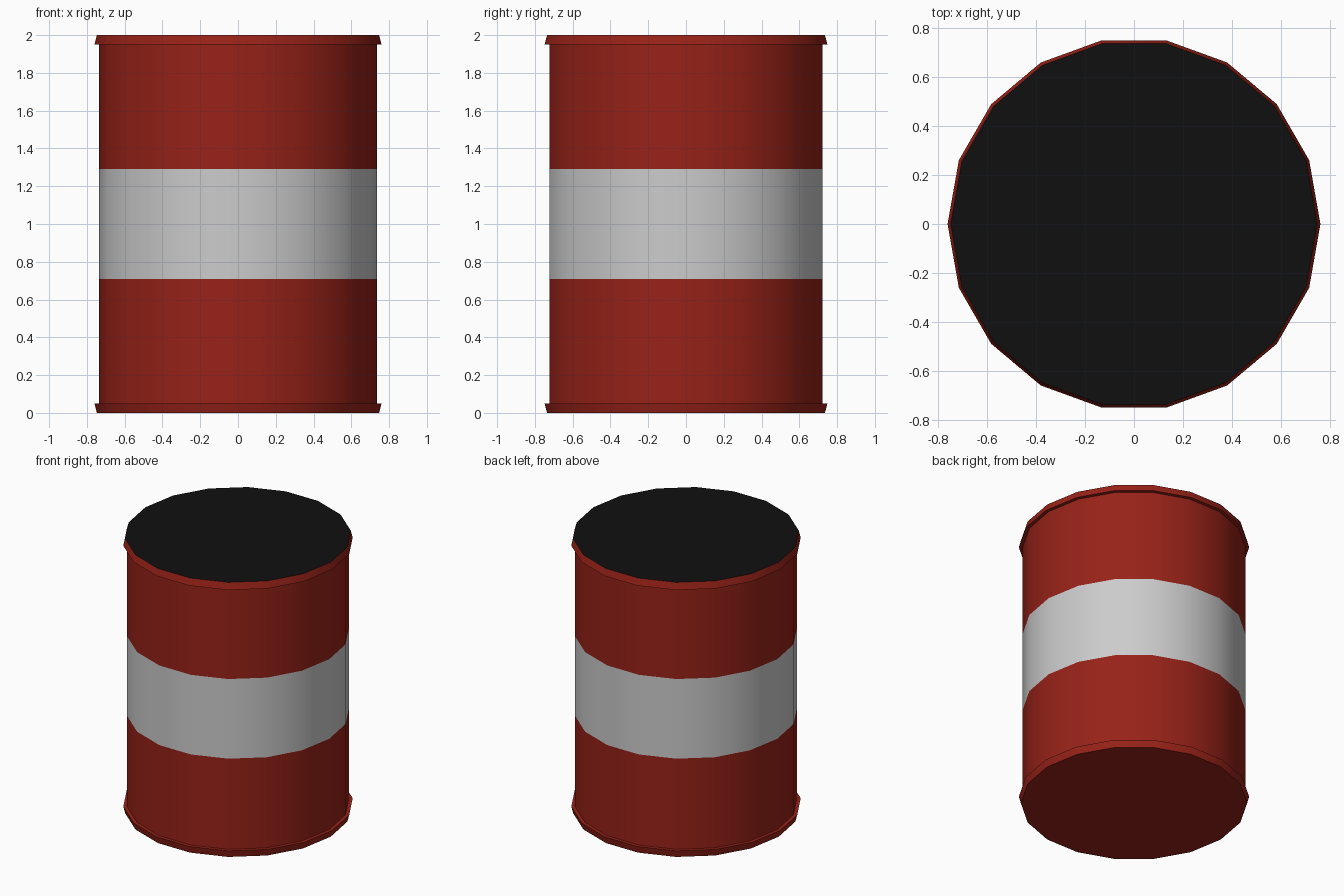
import bpy, bmesh
from math import cos, sin, pi, radians

if "Cube" in bpy.data.objects:
    bpy.data.objects.remove(bpy.data.objects["Cube"])

SIDES = 18
BODY_R, RIM_R, END_R = 0.735, 0.76, 0.747
RIM_H, HEIGHT = 0.05, 2.0
STRIPE_LOW, STRIPE_HIGH = 0.71, 1.29


def material(name, rgb):
    mat = bpy.data.materials.new(name)
    mat.diffuse_color = (*rgb, 1)
    mat.use_nodes = True
    mat.node_tree.nodes["Principled BSDF"].inputs["Base Color"].default_value = mat.diffuse_color
    return mat


def lathe(name, profile, mat=None, cap=None):
    """Revolve (radius, z) points around z; cap closes the 'first' or 'last' ring."""
    bm = bmesh.new()
    rings = [[bm.verts.new((r * cos(2 * pi * i / SIDES), r * sin(2 * pi * i / SIDES), z))
              for i in range(SIDES)] for r, z in profile]
    for low, high in zip(rings, rings[1:]):
        for i in range(SIDES):
            j = (i + 1) % SIDES
            bm.faces.new((low[i], low[j], high[j], high[i]))
    if cap == "first":
        bm.faces.new(rings[0][::-1])
    elif cap == "last":
        bm.faces.new(rings[-1])
    mesh = bpy.data.meshes.new(name)
    bm.to_mesh(mesh)
    bm.free()
    obj = bpy.data.objects.new(name, mesh)
    bpy.context.collection.objects.link(obj)
    if mat:
        mesh.materials.append(mat)
    bpy.ops.object.select_all(action='DESELECT')
    obj.select_set(True)
    bpy.context.view_layer.objects.active = obj
    bpy.ops.object.shade_smooth_by_angle(angle=radians(30))
    return obj


red = material("red_paint", (0.31, 0.016, 0.009))
black = material("black_lid", (0.005, 0.005, 0.005))
top_rim_z = HEIGHT - RIM_H

# Barrel wall in three bands
lathe("lower_wall", [(BODY_R, RIM_H), (BODY_R, STRIPE_LOW)], red)
lathe("middle_stripe", [(BODY_R, STRIPE_LOW), (BODY_R, STRIPE_HIGH)])
lathe("upper_wall", [(BODY_R, STRIPE_HIGH), (BODY_R, top_rim_z)], red)

# Flared rims: the bottom one includes the base
lathe("bottom_rim", [(END_R, 0), (RIM_R, RIM_H), (BODY_R, RIM_H)], red, cap="first")
lathe("top_rim", [(BODY_R, top_rim_z), (RIM_R, top_rim_z), (END_R, HEIGHT)], red)

# Flat black lid
lathe("lid", [(END_R, HEIGHT)], black, cap="last")
